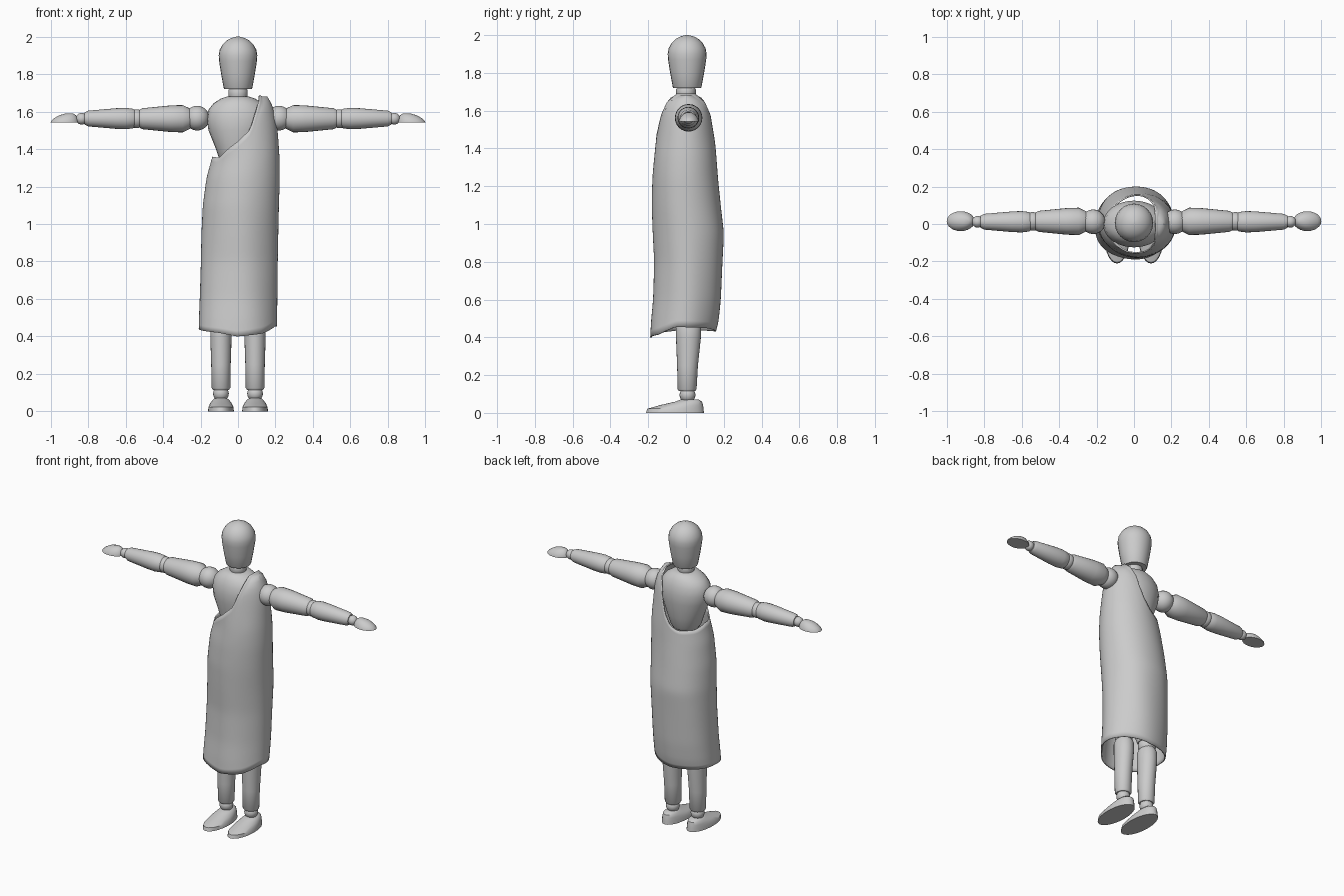
import bpy, bmesh, math

if "Cube" in bpy.data.objects:
    bpy.data.objects.remove(bpy.data.objects["Cube"])

grey = bpy.data.materials.new("light_grey")
grey.diffuse_color = (0.6, 0.6, 0.6, 1)
grey.use_nodes = True
grey.node_tree.nodes["Principled BSDF"].inputs["Base Color"].default_value = grey.diffuse_color


def finish(name, bm, angle=40):
    bmesh.ops.recalc_face_normals(bm, faces=bm.faces)
    me = bpy.data.meshes.new(name)
    bm.to_mesh(me)
    bm.free()
    ob = bpy.data.objects.new(name, me)
    bpy.context.collection.objects.link(ob)
    me.materials.append(grey)
    bpy.ops.object.select_all(action='DESELECT')
    ob.select_set(True)
    bpy.context.view_layer.objects.active = ob
    bpy.ops.object.shade_smooth_by_angle(angle=math.radians(angle))
    return ob


def loft(name, rings, place=lambda a, b, h: (a, b, h), n=24, angle=40):
    """rings: (height, centre_a, centre_b, radius_a, radius_b)"""
    bm = bmesh.new()
    loops = []
    for h, ca, cb, ra, rb in rings:
        loops.append([bm.verts.new(place(ca + ra * math.cos(2 * math.pi * i / n),
                                         cb + rb * math.sin(2 * math.pi * i / n), h))
                      for i in range(n)])
    for lo, hi in zip(loops, loops[1:]):
        for i in range(n):
            k = (i + 1) % n
            bm.faces.new((lo[i], lo[k], hi[k], hi[i]))
    bm.faces.new(loops[0])
    bm.faces.new(loops[-1])
    return finish(name, bm, angle)


def ball(name, loc, r):
    bm = bmesh.new()
    bmesh.ops.create_uvsphere(bm, u_segments=20, v_segments=12, radius=r)
    bmesh.ops.translate(bm, verts=bm.verts, vec=loc)
    return finish(name, bm, 60)


def sample(table, t):
    """Linear interpolation in rows of (key, values...)"""
    if t <= table[0][0]:
        return table[0][1:]
    for p, q in zip(table, table[1:]):
        if t <= q[0]:
            f = (t - p[0]) / (q[0] - p[0])
            return [a + (b - a) * f for a, b in zip(p[1:], q[1:])]
    return table[-1][1:]


def rounds(profile, ca=0, cb=0):
    return [(h, ca, cb, r, r) for h, r in profile]


# Head, neck and trunk
loft("head", rounds([(1.72, .073), (1.725, .076), (1.80, .09), (1.87, .101), (1.90, .103),
                     (1.93, .098), (1.96, .081), (1.98, .06), (1.993, .035), (2.0, .008)], 0, .006))
loft("neck", rounds([(1.66, .045), (1.69, .052), (1.71, .052), (1.73, .045)]))
loft("chest", [(1.31, 0, 0, .08, .08), (1.33, 0, 0, .095, .09), (1.40, 0, 0, .118, .108),
               (1.50, 0, 0, .158, .123), (1.56, 0, 0, .166, .125), (1.61, 0, 0, .158, .115),
               (1.645, 0, 0, .13, .10), (1.67, 0, 0, .09, .08), (1.68, 0, 0, .06, .06)])
ball("waist", (0, 0, 1.24), .085)
loft("pelvis", [(.93, 0, 0, .09, .07), (.98, 0, 0, .14, .10),
                (1.10, 0, 0, .13, .10), (1.18, 0, 0, .09, .08)])

for s, side in ((-1, "right"), (1, "left")):
    # Arm, lofted outwards along x
    def out(a, b, h, s=s):
        return (s * h, a, b)
    ball(side + "_shoulder", (s * .218, .012, 1.565), .066)
    loft(side + "_upper_arm", rounds([(.25, .05), (.262, .057), (.295, .073), (.36, .071),
                                      (.51, .056), (.53, .045)], .014, 1.562), out)
    ball(side + "_elbow", (s * .542, .014, 1.562), .05)
    loft(side + "_forearm", rounds([(.55, .045), (.56, .052), (.60, .057), (.65, .055),
                                    (.80, .042), (.82, .032)], .012, 1.563), out)
    ball(side + "_wrist", (s * .835, .012, 1.562), .031)
    # Hand: half egg with a flat palm
    loft(side + "_hand", [(1.543, s * .925, .015, .075, .053), (1.55, s * .924, .015, .074, .052),
                          (1.565, s * .918, .015, .063, .044), (1.58, s * .91, .015, .045, .032),
                          (1.59, s * .90, .015, .02, .014)])
    # Leg
    x = s * .091
    loft(side + "_thigh", rounds([(.53, .055), (.56, .066), (.75, .075), (.92, .07), (.96, .05)], x, .01))
    ball(side + "_knee", (x, .012, .51), .055)
    loft(side + "_shin", [(.115, x, .006, .043, .043), (.125, x, .006, .05, .05),
                          (.25, x, .008, .052, .055), (.40, x, .013, .057, .066),
                          (.46, x, .013, .057, .066), (.49, x, .012, .045, .05)])
    ball(side + "_ankle", (x, .008, .095), .042)
    # Foot: flat sole, low toe, high heel
    loft(side + "_foot", [(0, x, -.058, .069, .153), (.022, x, -.056, .067, .149),
                          (.042, x, -.022, .058, .112), (.06, x, .015, .045, .07),
                          (.072, x, .02, .03, .045)], n=28)

# One-shoulder robe: outline (z, x min, x max, y min, y max)
outline = [(.40, -.212, .205, -.190, .150), (.48, -.212, .207, -.186, .172), (.60, -.207, .208, -.174, .185),
           (.80, -.20, .211, -.167, .195), (.95, -.196, .215, -.175, .203), (1.1, -.188, .219, -.181, .185),
           (1.25, -.168, .224, -.178, .169), (1.36, -.137, .222, -.168, .161), (1.5, -.17, .212, -.153, .148),
           (1.57, -.17, .204, -.145, .143), (1.63, -.10, .187, -.127, .125), (1.67, -.03, .165, -.095, .095),
           (1.69, 0, .15, -.06, .06)]
# Neckline height by angle from the covered shoulder, front and back
front_top = [(58, 1.69), (64, 1.62), (70, 1.55), (78, 1.5), (100, 1.44), (122, 1.395), (142, 1.355), (180, 1.36)]
back_top = [(58, 1.69), (64, 1.62), (72, 1.52), (85, 1.43), (100, 1.37), (115, 1.34), (150, 1.34), (180, 1.36)]
hem = [(-180, .44), (-120, .42), (-90, .40), (-50, .415), (-15, .455), (40, .45), (90, .43), (180, .44)]
N, ROWS, CAP = 64, 36, 10
bm = bmesh.new()
cols = []
for j in range(N):
    deg = 360 * j / N
    deg = deg - 360 if deg > 180 else deg
    th = math.radians(deg)
    top = sample(back_top if deg > 0 else front_top, abs(deg))[0]
    low = sample(hem, deg)[0]
    col = []
    for i in range(ROWS + 1):
        z = low + (top - low) * i / ROWS
        x0, x1, y0, y1 = sample(outline, z)
        # soft folds, strongest low down
        k = 1 + .012 * math.sin(5 * th + 3 * z) * max(0, min(1, (1.3 - z) / .5))
        col.append(bm.verts.new(((x0 + x1) / 2 + (x1 - x0) / 2 * k * math.cos(th),
                                 (y0 + y1) / 2 + (y1 - y0) / 2 * k * math.sin(th), z)))
    cols.append(col)
for j in range(N):
    a, b = cols[j], cols[(j + 1) % N]
    for i in range(ROWS):
        bm.faces.new((a[i], b[i], b[i + 1], a[i + 1]))
# Strap over the shoulder joins front to back
for j in range(CAP):
    quad = [cols[j][-1], cols[j + 1][-1], cols[-j - 1][-1]]
    if j:
        quad.append(cols[-j][-1])
    bm.faces.new(quad)
for _ in range(2):
    bmesh.ops.smooth_vert(bm, verts=[v for v in bm.verts if not v.is_boundary], factor=.5,
                          use_axis_x=True, use_axis_y=True, use_axis_z=True)
robe = finish("robe", bm, 60)
mod = robe.modifiers.new("thickness", 'SOLIDIFY')
mod.thickness = .008
mod.offset = -1
